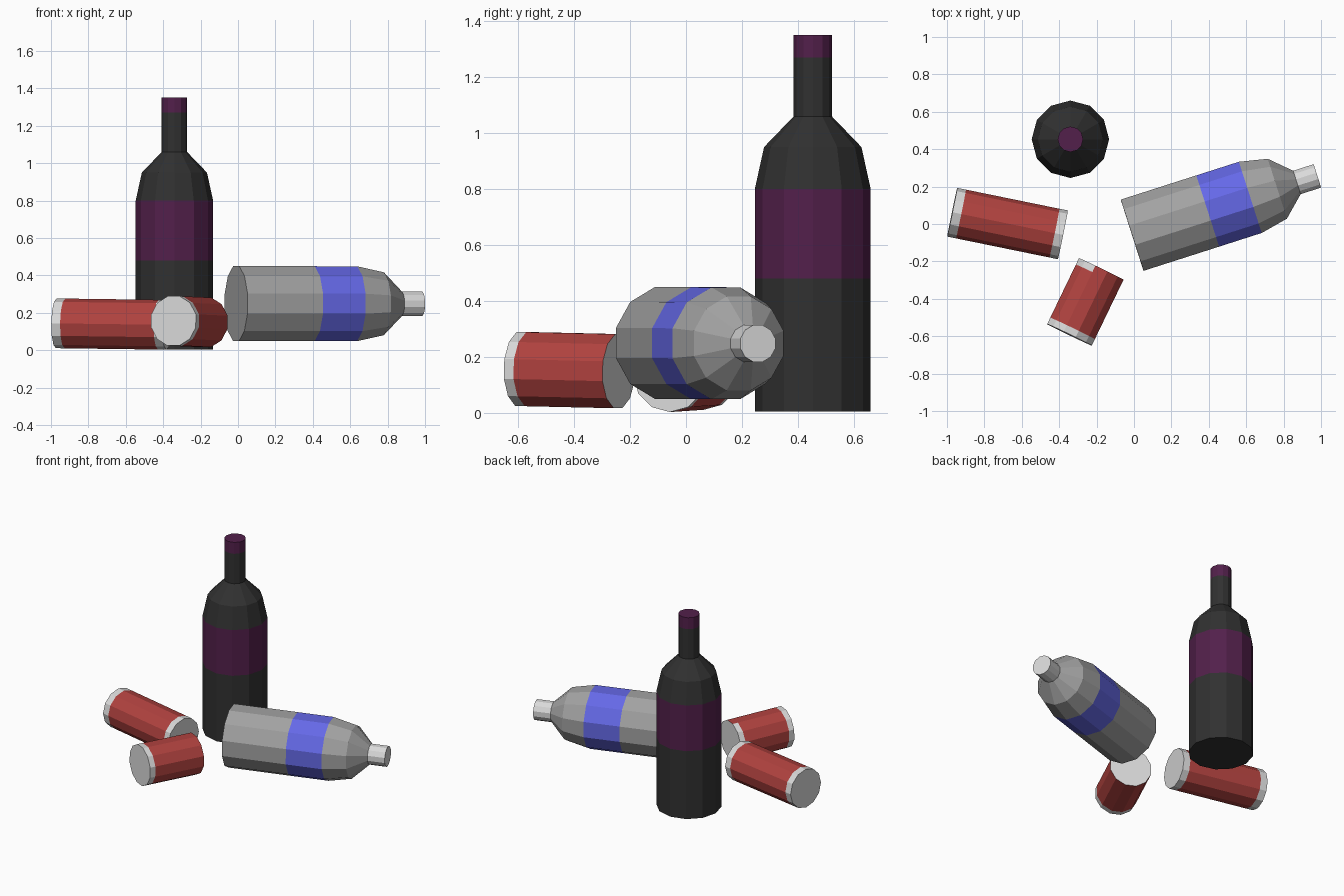
import bpy, math
from mathutils import Vector

if "Cube" in bpy.data.objects:
    bpy.data.objects.remove(bpy.data.objects["Cube"])

SIDES = 12


def material(name, rgb):
    m = bpy.data.materials.new(name)
    m.diffuse_color = (*rgb, 1)
    m.use_nodes = True
    m.node_tree.nodes["Principled BSDF"].inputs["Base Color"].default_value = m.diffuse_color
    return m


dark = material("dark glass", (0.03, 0.03, 0.03))
purple = material("purple label", (0.085, 0.014, 0.07))
grey = material("grey plastic", (0.36, 0.36, 0.36))
blue = material("blue label", (0.13, 0.14, 0.80))
light = material("light metal", (0.70, 0.70, 0.70))
red = material("red paint", (0.44, 0.055, 0.05))


def lathe(name, start, end, profile, bands, mats, roll=0.0, patch=None):
    """Faceted solid along start-end. profile: (distance, radius);
    bands: material slot of base cap, each segment, end cap.
    patch: (segment, sides, slot) recolours a few side faces."""
    start, end = Vector(start), Vector(end)
    u = (end - start).normalized()
    if abs(u.z) > 0.99:
        side = Vector((1, 0, 0))
    else:
        side = Vector((0, 0, 1)).cross(u).normalized()
    up = u.cross(side)
    verts = []
    for t, r in profile:
        for j in range(SIDES):
            a = math.radians(roll) + math.tau * j / SIDES
            verts.append(start + u * t + (side * math.cos(a) + up * math.sin(a)) * r)
    faces, slots = [list(range(SIDES))[::-1]], [bands[0]]
    n = len(profile)
    for i in range(n - 1):
        for j in range(SIDES):
            k = (j + 1) % SIDES
            faces.append([i * SIDES + j, i * SIDES + k,
                          (i + 1) * SIDES + k, (i + 1) * SIDES + j])
            hit = patch and i == patch[0] and j in patch[1]
            slots.append(patch[2] if hit else bands[i + 1])
    faces.append(list(range((n - 1) * SIDES, n * SIDES)))
    slots.append(bands[-1])
    me = bpy.data.meshes.new(name)
    me.from_pydata(verts, [], faces)
    for m in mats:
        me.materials.append(m)
    for p, s in zip(me.polygons, slots):
        p.material_index = s
    ob = bpy.data.objects.new(name, me)
    bpy.context.collection.objects.link(ob)
    return ob


# Standing dark bottle with label and cap
lathe("standing_bottle", (-0.34, 0.453, 0.005), (-0.34, 0.453, 1.35),
      [(0, 0.207), (0.475, 0.207), (0.795, 0.207), (0.945, 0.174),
       (1.055, 0.068), (1.265, 0.068), (1.345, 0.068)],
      [0, 0, 1, 0, 0, 0, 1, 1], [dark, purple])

# Lying grey bottle with blue label and light cap
lathe("lying_bottle", (-0.01, -0.06, 0.25), (0.98, 0.257, 0.248),
      [(0, 0.207), (0.424, 0.207), (0.663, 0.207), (0.815, 0.174),
       (0.925, 0.068), (1.04, 0.068)],
      [0, 0, 1, 0, 0, 2, 2], [grey, blue, light], roll=15)

# Long can with a rim at both ends
lathe("long_can", (-0.972, 0.063, 0.144), (-0.38, -0.058, 0.136),
      [(0, 0.133), (0.048, 0.133), (0.558, 0.133), (0.604, 0.133)],
      [1, 1, 0, 1, 1], [red, light])

# Short can with a front rim and only a scrap of rim at the back
lathe("short_can", (-0.345, -0.5925, 0.157), (-0.175, -0.24, 0.149),
      [(0, 0.137), (0.038, 0.137), (0.353, 0.137), (0.391, 0.137)],
      [1, 1, 0, 0, 1], [red, light], roll=15, patch=(2, (0, 1), 1))
